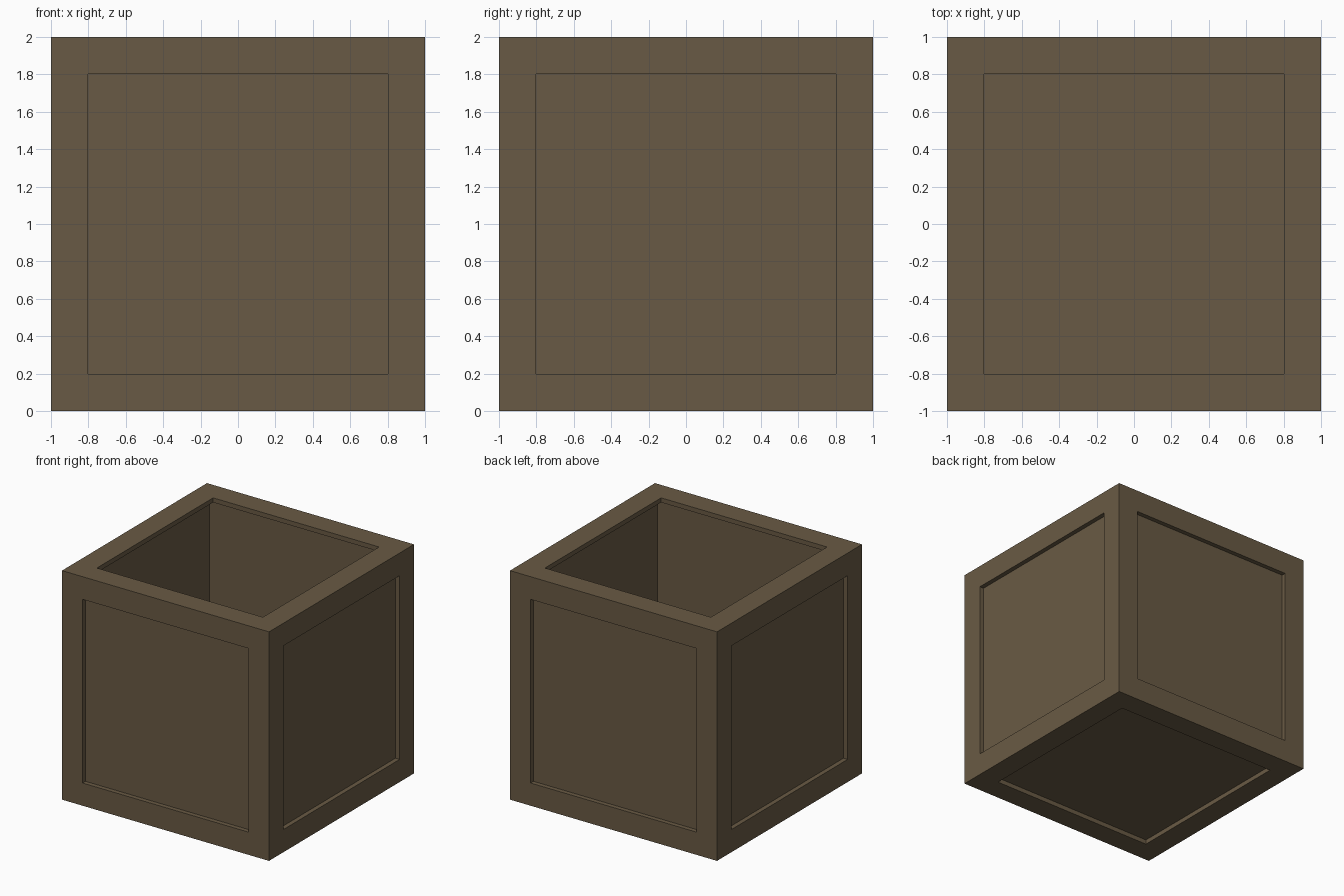
import bpy
import bmesh
from mathutils import Vector

default = bpy.data.objects.get("Cube")
if default:
    bpy.data.objects.remove(default, do_unlink=True)

BORDER = 0.28    # frame width around each panel
RECESS = 0.04    # how deep the panels sit
INNER = 0.92     # half width of the hollow
FLOOR = 0.08     # height of the inside floor

wood = bpy.data.materials.new("brown_wood")
wood.use_nodes = True
colour = (0.141, 0.102, 0.058, 1.0)
wood.diffuse_color = colour
wood.node_tree.nodes["Principled BSDF"].inputs["Base Color"].default_value = colour

bm = bmesh.new()
bmesh.ops.create_cube(bm, size=2.0)
bmesh.ops.translate(bm, verts=bm.verts, vec=(0, 0, 1))

# Recessed square panel on every side
panels = list(bm.faces)
bmesh.ops.inset_individual(bm, faces=panels, thickness=BORDER, depth=0)
bmesh.ops.inset_individual(bm, faces=panels, thickness=0, depth=-RECESS)
bm.normal_update()


def extrude(face):
    return bmesh.ops.extrude_discrete_faces(bm, faces=[face])["faces"][0]


# Open top: widen under the thin rim, then sink the hollow to the floor
top = max(panels, key=lambda f: f.calc_center_median().z)
top = extrude(top)
for v in top.verts:
    v.co.x = INNER if v.co.x > 0 else -INNER
    v.co.y = INNER if v.co.y > 0 else -INNER
top = extrude(top)
for v in top.verts:
    v.co.z = FLOOR

bmesh.ops.remove_doubles(bm, verts=bm.verts, dist=0.0001)
bmesh.ops.recalc_face_normals(bm, faces=bm.faces)

mesh = bpy.data.meshes.new("open_crate")
bm.to_mesh(mesh)
bm.free()
mesh.materials.append(wood)
crate = bpy.data.objects.new("open_crate", mesh)
bpy.context.scene.collection.objects.link(crate)
